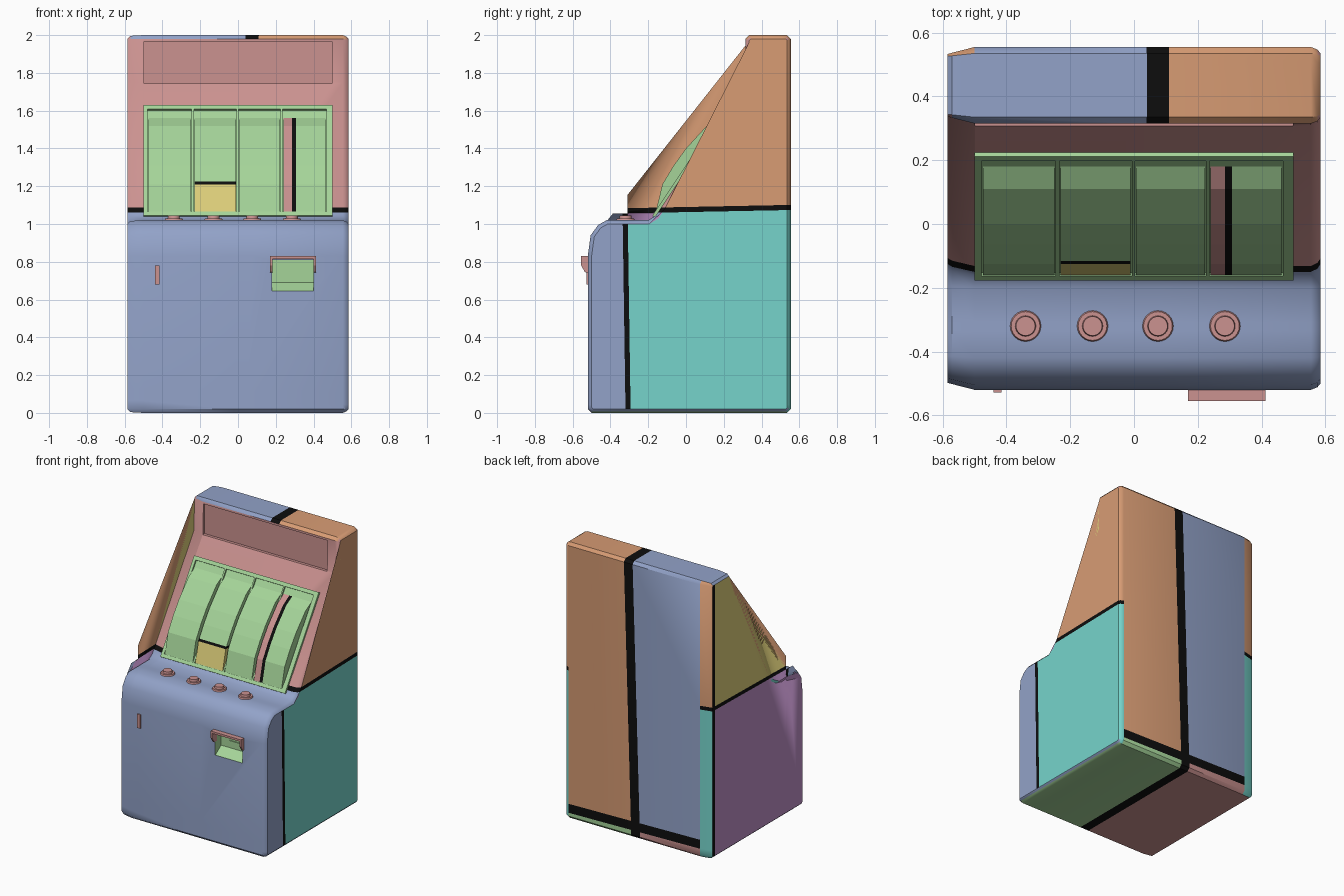
import bpy, bmesh, math
from mathutils import Vector

if "Cube" in bpy.data.objects:
    bpy.data.objects.remove(bpy.data.objects["Cube"])

# Flat colours, given in sRGB
PALETTE = {"blue": "92A2C8", "pink": "CB9290", "green": "A5D499", "yellow": "E0D17B",
           "black": "0D0D0D", "orange": "D89C74", "teal": "76D4CB", "purple": "BE90C7"}
MATS = {}
for key, code in PALETTE.items():
    rgb = [int(code[i:i + 2], 16) / 255 for i in (0, 2, 4)]
    col = [((v + .055) / 1.055) ** 2.4 if v > .04 else v / 12.92 for v in rgb] + [1]
    m = bpy.data.materials.new(key)
    m.use_nodes = True
    m.diffuse_color = col
    m.node_tree.nodes["Principled BSDF"].inputs["Base Color"].default_value = col
    MATS[key] = m


def make(name, bm, rule, smooth=None):
    """Turn bm into an object; rule is a colour name or f(centre, normal) -> name."""
    bmesh.ops.recalc_face_normals(bm, faces=bm.faces)
    bm.normal_update()
    slots = []
    for f in bm.faces:
        key = rule if isinstance(rule, str) else rule(f.calc_center_median(), f.normal)
        if key not in slots:
            slots.append(key)
        f.material_index = slots.index(key)
    me = bpy.data.meshes.new(name)
    bm.to_mesh(me)
    bm.free()
    for key in slots:
        me.materials.append(MATS[key])
    ob = bpy.data.objects.new(name, me)
    bpy.context.collection.objects.link(ob)
    if smooth:
        activate(ob)
        bpy.ops.object.shade_smooth_by_angle(angle=math.radians(smooth))
    return ob


def activate(ob):
    bpy.ops.object.select_all(action='DESELECT')
    ob.select_set(True)
    bpy.context.view_layer.objects.active = ob


def loft(rings):
    """Skin a list of (x, profile) cross-sections in the yz plane, with caps."""
    bm = bmesh.new()
    rows = [[bm.verts.new((x, y, z)) for y, z in prof] for x, prof in rings]
    for a, b in zip(rows, rows[1:]):
        for i in range(len(a)):
            bm.faces.new((a[i - 1], a[i], b[i], b[i - 1]))
    bm.faces.new(rows[0])
    bm.faces.new(rows[-1])
    return bm


def prism(prof, x0, x1):
    return loft([(x0, prof), (x1, prof)])


def box(x0, x1, y0, y1, z0, z1):
    return prism([(y0, z0), (y1, z0), (y1, z1), (y0, z1)], x0, x1)


def cut(bm, point, normal):
    bmesh.ops.bisect_plane(bm, geom=bm.verts[:] + bm.edges[:] + bm.faces[:], dist=1e-5,
                           plane_co=point, plane_no=normal)


def inset(prof, dy, dz):
    """Mitred inward offset of a counter-clockwise profile."""
    out = []
    for i, p in enumerate(prof):
        a, b, c = Vector(prof[i - 1]), Vector(p), Vector(prof[(i + 1) % len(prof)])
        n1, n2 = [Vector((-d.y, d.x)).normalized() for d in (b - a, c - b)]
        o = (n1 + n2) / (1 + n1.dot(n2))
        out.append((p[0] + o.x * dy, p[1] + o.y * dz))
    return out


# Cabinet: side profile, lofted across with a wide left and a narrow right chamfer
profile = [(-.5, 0), (.535, 0), (.555, .02), (.555, 1.98), (.535, 2), (.335, 2), (.315, 1.98),
           (.31, 1.75), (-.13, 1.09), (-.16, 1.045), (-.2, 1.02), (-.42, 1.02), (-.465, .995),
           (-.505, .94), (-.52, .83), (-.52, .02)]
cabinet = loft([(x, inset(profile, dy, dz)) for x, dy, dz in
                [(-.585, .022, .018), (-.57, .018, .004), (-.5, 0, 0),
                 (.555, 0, 0), (.575, .008, .008), (.585, .02, .02)]])
bmesh.ops.triangulate(cabinet, faces=[f for f in cabinet.faces if len(f.verts) > 4])

# Borders of the painted bands
WAIST, SIDE, MID, FOOT, REAR = (1.063, 1.09), (-.335, -.308), (-.02, .05), (.055, .12), .505
for i in range(2):
    cut(cabinet, (0, 0, WAIST[i]), (0, -.02, 1))
    cut(cabinet, (0, SIDE[i], 1), (0, 1, .015))
    cut(cabinet, (MID[i], 0, 0), (1, 0, -.03))
    cut(cabinet, (0, 0, FOOT[i]), (.02, 0, 1))
cut(cabinet, (0, REAR, 0), (0, 1, 0))


def split(v, band, low, high):
    return low if v < band[0] else high if v > band[1] else "black"


def cabinet_paint(c, n):
    waist = c.z - .02 * c.y
    mid = c.x - .03 * c.z
    if n.x > .9:
        low = split(c.y + .015 * (c.z - 1), SIDE, "blue", "teal")
        return split(waist, WAIST, low, "orange")
    if n.x < -.9:
        return "black" if c.y > REAR else split(waist, WAIST, "purple", "yellow")
    if n.y > .5:
        if c.x < -.5 or c.x > .555:
            return split(waist, WAIST, "teal", "orange")
        return split(c.z + .02 * c.x, FOOT, split(mid, MID, "pink", "green"),
                     split(mid, MID, "blue", "orange"))
    if n.z < -.8:
        return split(mid, MID, "pink", "green")
    if n.z > .5 and c.z > 1.9:
        return split(mid, MID, "blue", "orange")
    return split(waist, WAIST, "blue", "pink")


cabinet_ob = make("cabinet", cabinet, cabinet_paint, smooth=38)

# Recesses: sign panel and payout tray
tray = [(-.6, .645), (-.515, .645), (-.45, .69), (-.45, .81), (-.6, .81)]
for bm, colour in ((box(-.498, .498, .2, .328, 1.745, 1.965), "pink"),
                   (prism(tray, .18, .4), "green")):
    cutter = make("recess_cutter", bm, colour)
    cutter.hide_render = True
    mod = cabinet_ob.modifiers.new("recess", 'BOOLEAN')
    mod.operation, mod.solver, mod.object = 'DIFFERENCE', 'EXACT', cutter
    mod.material_mode = 'TRANSFER'
    activate(cabinet_ob)
    bpy.ops.object.modifier_apply(modifier=mod.name)
    bpy.data.objects.remove(cutter)

# Payout hood, tray slit and coin slot
make("hood_top", box(.17, .412, -.555, -.5, .815, .83), "pink")
flap = [(-.5, .74), (-.535, .745), (-.555, .78), (-.555, .82), (-.5, .82)]
for name, x in (("hood_right_flap", .17), ("hood_left_flap", .4)):
    make(name, prism(flap, x, x + .012), "pink")
make("tray_slit", box(.25, .35, -.457, -.449, .73, .745), "green")
make("coin_slot", box(-.44, -.415, -.528, -.51, .68, .78), "pink")

# Buttons: a collar with a raised cap
for i, x in enumerate((-.34, -.13, .075, .285)):
    bm = bmesh.new()
    for r1, r2, z0, z1 in ((.052, .045, 1.01, 1.03), (.034, .03, 1.02, 1.046)):
        geo = bmesh.ops.create_cone(bm, cap_ends=True, segments=24, radius1=r1, radius2=r2,
                                    depth=z1 - z0)
        bmesh.ops.translate(bm, verts=geo["verts"], vec=(x, -.32, (z0 + z1) / 2))
    make(f"button_{i + 1}", bm, "pink", smooth=38)


# Reel frame, lying on the sloped front
def bar(name, x0, x1, z0, z1, height):
    prof = []
    for z, off in ((z0, -.02), (z1, -.02), (z1, height), (z0, height)):
        prof.append((.31 + (z - 1.75) / 1.5 - .832 * off, z + .555 * off))
    make(name, prism(prof, x0, x1), "green")


bar("reel_backing", -.5, .5, 1.04, 1.62, .003)
bar("frame_top", -.5, .5, 1.6, 1.622, .015)
bar("frame_bottom", -.5, .5, 1.037, 1.058, .015)
for name, x0, x1 in (("frame_right", -.5, -.478), ("frame_left", .468, .5),
                     ("divider_1", -.246, -.234), ("divider_2", -.007, .003),
                     ("divider_3", .226, .236)):
    bar(name, x0, x1, 1.04, 1.62, .015)

# Reels: faceted drums bulging out of the frame
drum = [(-.16, 1.065), (-.125, 1.21), (-.065, 1.31), (0, 1.4), (.11, 1.52), (.19, 1.567),
        (.212, 1.59), (.24, 1.59), (-.1, 1.065)]
MARK, STRIPE = (1.21, 1.225), (.285, .308)


def reel_paint(c, n):
    if -.235 < c.x < -.005:
        return split(c.z, MARK, "yellow", "green")
    return split(c.x, STRIPE, "pink", "green") if c.x > .23 else "green"


for i, (x0, x1) in enumerate(((-.474, -.25), (-.23, -.011), (.007, .222), (.24, .462))):
    bm = prism(drum, x0, x1)
    for z, x in zip(MARK, STRIPE):
        if i == 1:
            cut(bm, (0, 0, z), (0, 0, 1))
        if i == 3:
            cut(bm, (x, 0, 0), (1, 0, 0))
    make(f"reel_{i + 1}", bm, reel_paint)
